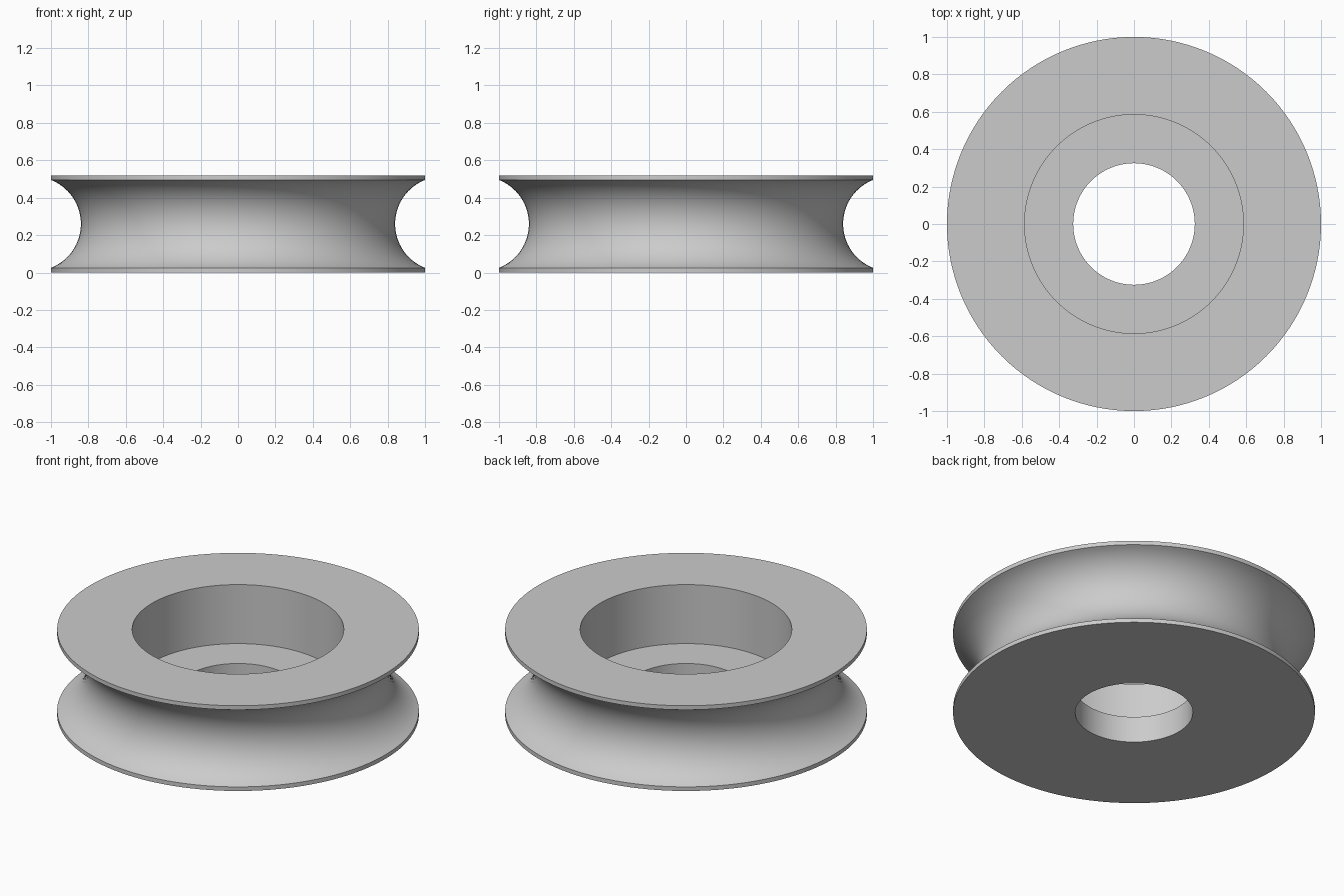
import bpy
import bmesh
import math

cube = bpy.data.objects.get("Cube")
if cube:
    bpy.data.objects.remove(cube, do_unlink=True)

# Main dimensions
HEIGHT = 0.52
OUTER_R = 1.0
RIM = 0.025          # thickness of the rim edge
GROOVE_DEPTH = 0.16
BORE_R = 0.325       # through hole
POCKET_R = 0.585     # wide recess open at the top
FLOOR_Z = 0.16
SEGMENTS = 128
ARC_STEPS = 28

metal = bpy.data.materials.new("plain grey")
metal.use_nodes = True
grey = (0.6, 0.6, 0.6, 1.0)
metal.diffuse_color = grey
metal.node_tree.nodes["Principled BSDF"].inputs["Base Color"].default_value = grey

# Half profile: bottom, round groove, top, recess and bore
half = HEIGHT / 2 - RIM
arc_r = (half ** 2 + GROOVE_DEPTH ** 2) / (2 * GROOVE_DEPTH)
arc_centre = OUTER_R - GROOVE_DEPTH + arc_r
sweep = math.asin(half / arc_r)

profile = [(BORE_R, 0), (OUTER_R, 0)]
for i in range(ARC_STEPS + 1):
    a = sweep * (2 * i / ARC_STEPS - 1)
    profile.append((arc_centre - arc_r * math.cos(a), HEIGHT / 2 + arc_r * math.sin(a)))
profile += [(OUTER_R, HEIGHT), (POCKET_R, HEIGHT), (POCKET_R, FLOOR_Z), (BORE_R, FLOOR_Z)]

# Spin the closed profile around the axle
bm = bmesh.new()
verts = [bm.verts.new((r, 0, z)) for r, z in profile]
edges = [bm.edges.new((v, verts[(i + 1) % len(verts)])) for i, v in enumerate(verts)]
bmesh.ops.spin(bm, geom=verts + edges, cent=(0, 0, 0), axis=(0, 0, 1),
               angle=math.tau, steps=SEGMENTS, use_merge=True)
bmesh.ops.remove_doubles(bm, verts=bm.verts[:], dist=0.0001)
bmesh.ops.recalc_face_normals(bm, faces=bm.faces[:])

mesh = bpy.data.meshes.new("grooved_wheel")
bm.to_mesh(mesh)
bm.free()
mesh.materials.append(metal)
wheel = bpy.data.objects.new("grooved_wheel", mesh)
bpy.context.collection.objects.link(wheel)

# Smooth curves, sharp rims
bpy.ops.object.select_all(action="DESELECT")
wheel.select_set(True)
bpy.context.view_layer.objects.active = wheel
bpy.ops.object.shade_smooth_by_angle(angle=math.radians(30))
